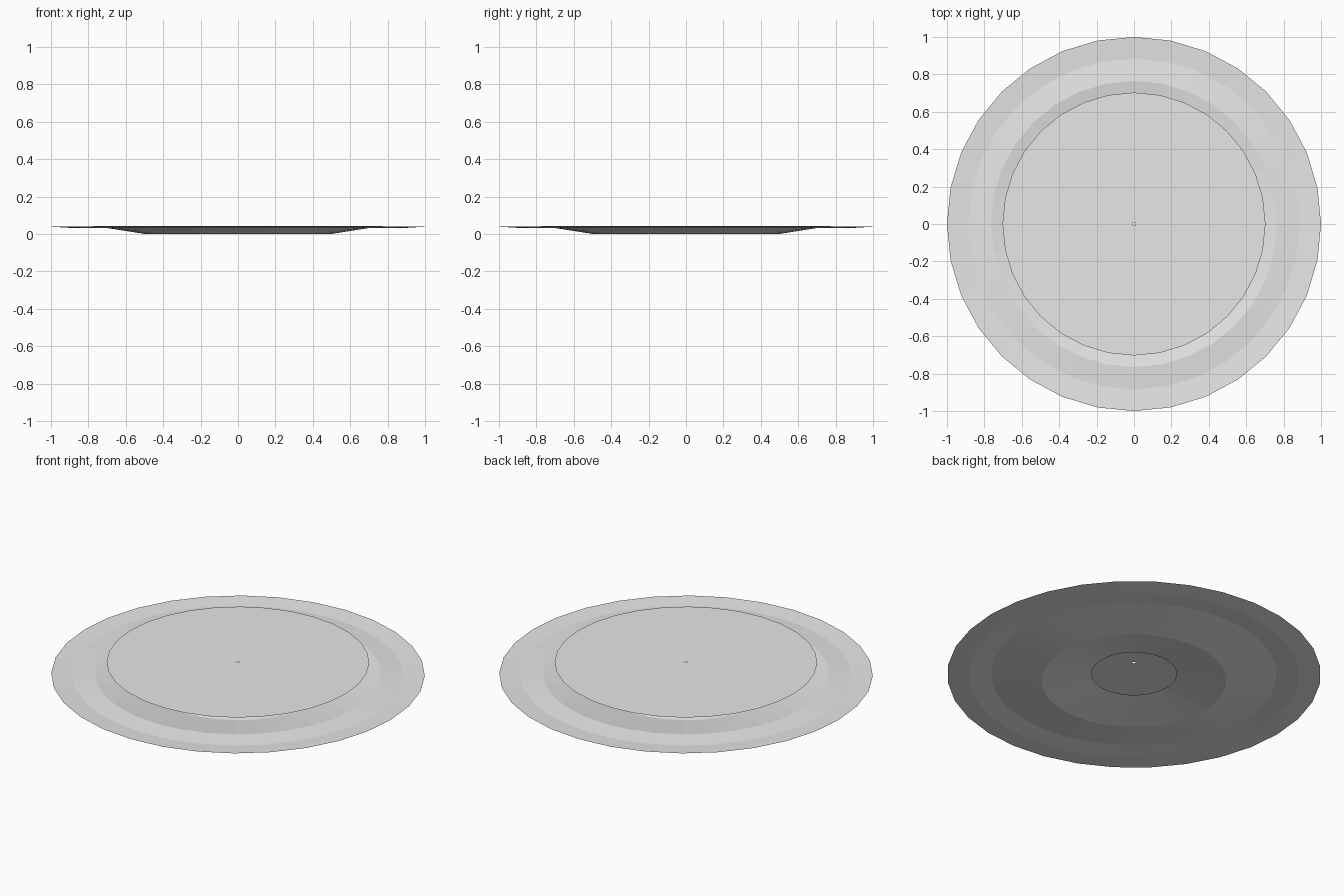
import bpy, math

if "Cube" in bpy.data.objects:
    bpy.data.objects.remove(bpy.data.objects["Cube"])

SIDES = 32

# single flat colour
grey = bpy.data.materials.new("light_grey")
grey.diffuse_color = (0.8, 0.8, 0.8, 1.0)
grey.use_nodes = True
grey.node_tree.nodes["Principled BSDF"].inputs["Base Color"].default_value = grey.diffuse_color


def lathe(name, profile):
    """Revolve an open (radius, height) profile around z, normals up."""
    verts, faces = [], []
    for r, z in profile:
        for i in range(SIDES):
            a = 2 * math.pi * i / SIDES
            verts.append((r * math.cos(a), r * math.sin(a), z))
    for k in range(len(profile) - 1):
        for i in range(SIDES):
            j = (i + 1) % SIDES
            a, b = k * SIDES, (k + 1) * SIDES
            faces.append((a + i, b + i, b + j, a + j))
    mesh = bpy.data.meshes.new(name)
    mesh.from_pydata(verts, [], faces)
    mesh.materials.append(grey)
    mesh.update()
    obj = bpy.data.objects.new(name, mesh)
    bpy.context.collection.objects.link(obj)
    return obj


# thin dished ring: open centre, low trough, raised ridge, shallow groove, rim
lathe("dished_plate", [(0.228, 0.043), (0.496, 0.0), (0.765, 0.042),
                       (0.885, 0.032), (1.0, 0.039)])

# paper-thin flat disc hovering over the plate, with a pin hole
lathe("flat_disc", [(0.008, 0.112), (0.703, 0.112)])
